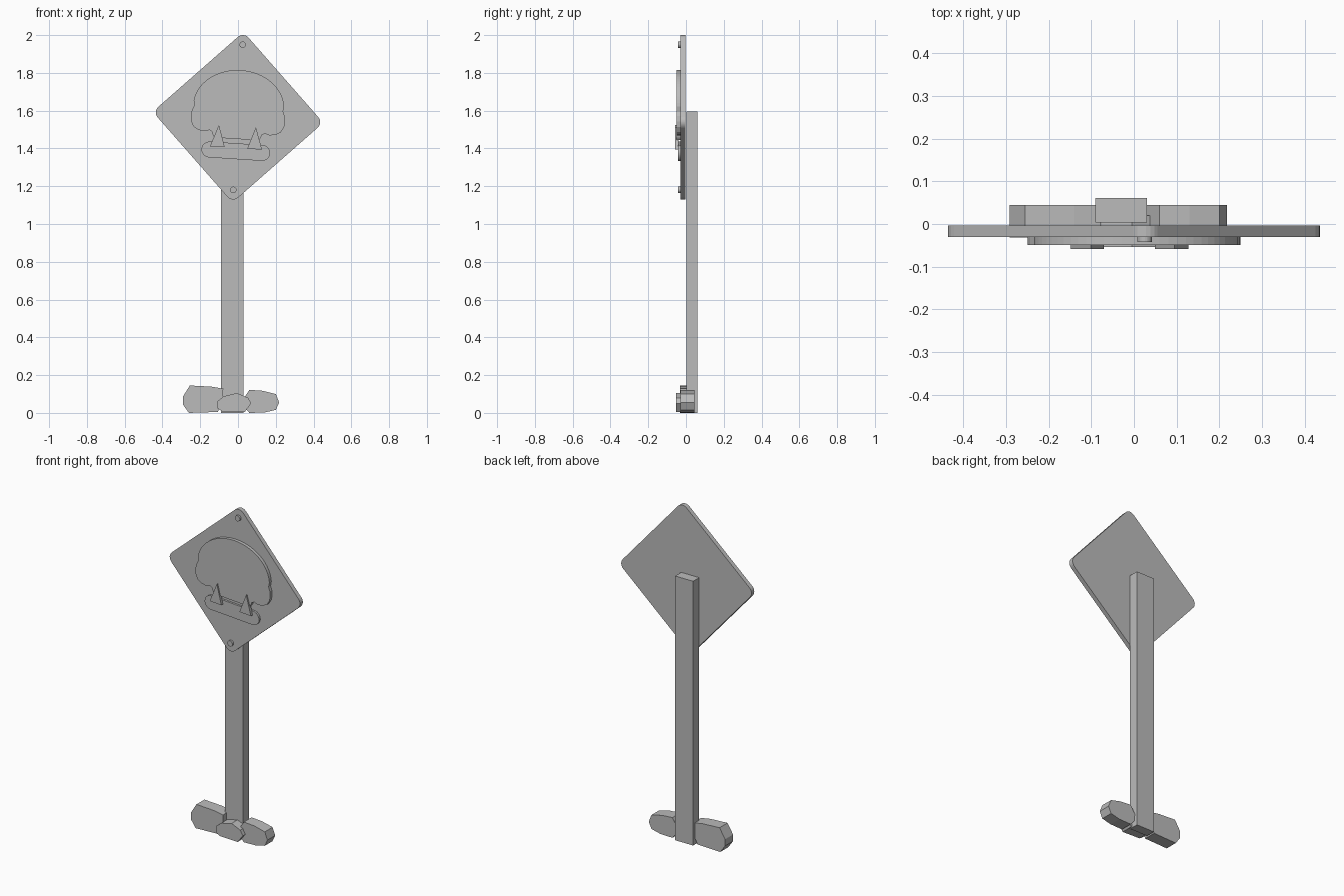
import bpy, bmesh, math
from mathutils import Matrix

if "Cube" in bpy.data.objects:
    bpy.data.objects.remove(bpy.data.objects["Cube"])

grey = bpy.data.materials.new("plain grey")
grey.diffuse_color = (0.5, 0.5, 0.5, 1)
grey.use_nodes = True
grey.node_tree.nodes["Principled BSDF"].inputs["Base Color"].default_value = grey.diffuse_color

CENTRE_Z = 1.565               # middle of the sign board
TILT = math.radians(3.7)       # the board hangs slightly crooked


def plate(name, pts, y0, y1, tilted=False):
    """Extrude an (x, z) outline from y0 (front) to y1 (back)."""
    bm = bmesh.new()
    face = bm.faces.new([bm.verts.new((x, y0, z)) for x, z in pts])
    res = bmesh.ops.extrude_face_region(bm, geom=[face])
    verts = [g for g in res["geom"] if isinstance(g, bmesh.types.BMVert)]
    bmesh.ops.translate(bm, verts=verts, vec=(0, y1 - y0, 0))
    bmesh.ops.recalc_face_normals(bm, faces=bm.faces)
    if tilted:
        bm.transform(Matrix.Translation((0, 0, CENTRE_Z)) @ Matrix.Rotation(TILT, 4, 'Y'))
    me = bpy.data.meshes.new(name)
    bm.to_mesh(me)
    bm.free()
    me.materials.append(grey)
    ob = bpy.data.objects.new(name, me)
    bpy.context.collection.objects.link(ob)
    return ob


def arc(cx, cz, rx, rz, a0, a1, n):
    out = []
    for i in range(n + 1):
        a = math.radians(a0 + (a1 - a0) * i / n)
        out.append((cx + rx * math.cos(a), cz + rz * math.sin(a)))
    return out


# post
plate("post", [(-0.09, 0), (0.03, 0), (0.03, 1.595), (-0.09, 1.595)], 0.003, 0.061)

# diamond board with rounded corners
corner, radius = 0.28 * math.sqrt(2), 0.04
board = []
for a in (0, 90, 180, 270):
    c = math.radians(a)
    board += arc(corner * math.cos(c), corner * math.sin(c), radius, radius, a - 45, a + 45, 6)
plate("sign_board", board, -0.03, -0.003, True)

# rivets at the top and bottom corners
for name, z in (("top_rivet", 0.385), ("bottom_rivet", -0.385)):
    plate(name, arc(0, z, 0.017, 0.017, 0, 345, 23), -0.042, -0.028, True)

# emblem: dome with a bulging lobe on each side (right half, mirrored)
half = [(0.1, -0.115), (0.12, -0.112), (0.128, -0.1), (0.132, -0.085), (0.147, -0.077),
        (0.173, -0.085), (0.205, -0.08), (0.232, -0.064), (0.247, -0.036),
        (0.25, -0.005), (0.246, 0.022), (0.236, 0.046)]
half += arc(0, 0.053, 0.241, 0.197, 6, 90, 16)
plate("emblem_dome", half + [(-x, z) for x, z in half[-2::-1]], -0.049, -0.028, True)

# emblem: capsule bar below the dome
plate("emblem_bar", arc(0.14, -0.18, 0.042, 0.042, -90, 90, 12)
      + arc(-0.14, -0.18, 0.042, 0.042, 90, 270, 12), -0.042, -0.028, True)

# emblem: two upright spikes
for name, s in (("left_spike", -1), ("right_spike", 1)):
    plate(name, [(s * 0.06, -0.163), (s * 0.138, -0.163), (s * 0.098, -0.046)],
          -0.058, -0.04, True)

# stones around the foot
plate("left_stone", [(-0.292, 0.045), (-0.26, 0), (-0.107, 0.005), (-0.08, 0.06), (-0.078, 0.128),
                     (-0.14, 0.139), (-0.255, 0.145), (-0.292, 0.085)], -0.032, 0.044)
plate("right_stone", [(0.035, 0.03), (0.06, 0), (0.14, 0.002), (0.2, 0.016), (0.218, 0.055),
                      (0.2, 0.1), (0.13, 0.117), (0.06, 0.122), (0.03, 0.075)], -0.03, 0.044)
plate("front_stone", [(-0.11, 0.025), (-0.085, 0.008), (0.035, 0.004), (0.07, 0.05),
                      (0.053, 0.08), (-0.005, 0.105), (-0.075, 0.088), (-0.11, 0.06)],
      -0.054, 0.02)
